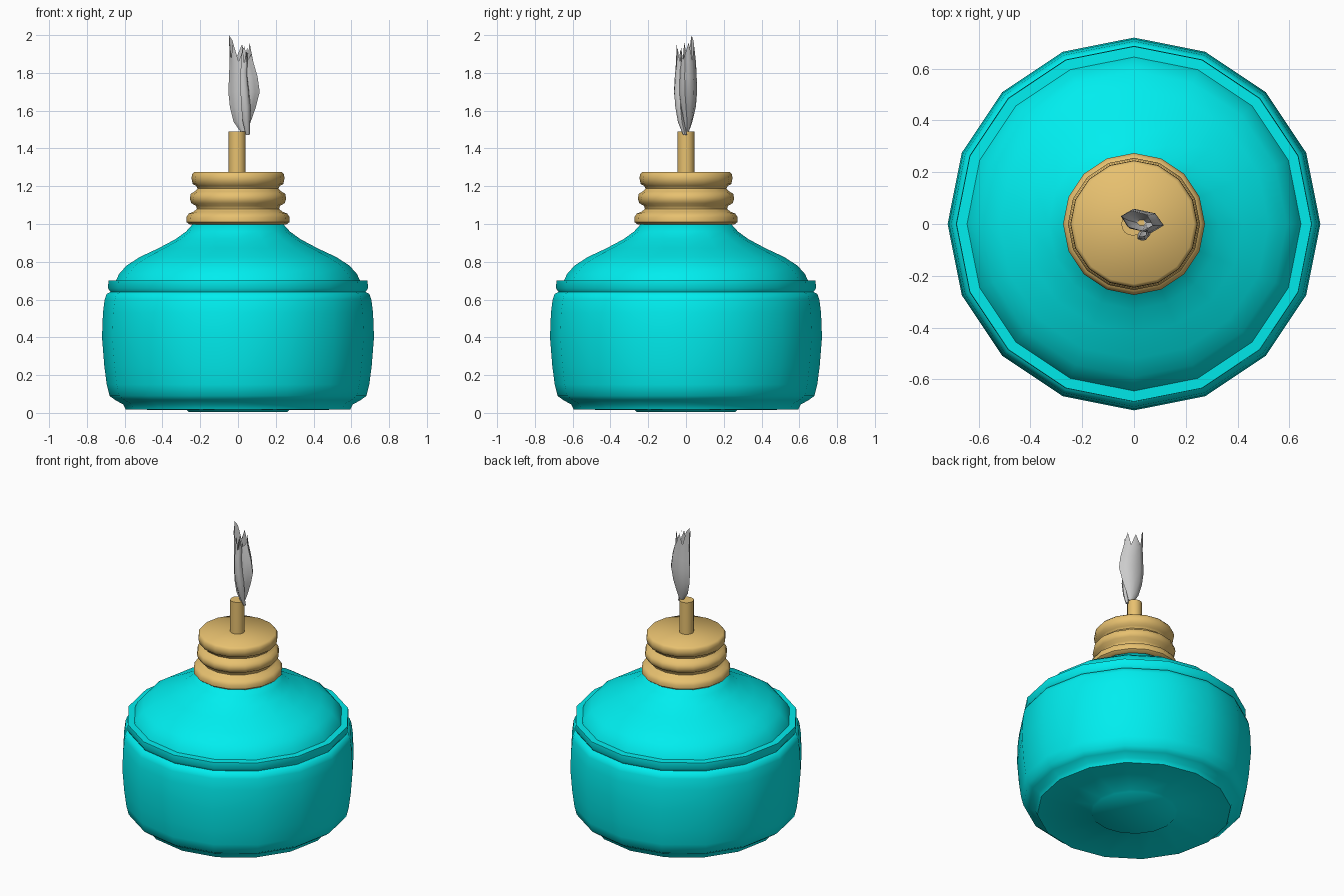
import bpy, bmesh
from math import sin, cos, pi, radians


def make_object(name, bm, color=None, angle=50):
    bmesh.ops.recalc_face_normals(bm, faces=bm.faces)
    me = bpy.data.meshes.new(name)
    bm.to_mesh(me)
    bm.free()
    for p in me.polygons:
        p.use_smooth = True
    me.set_sharp_from_angle(angle=radians(angle))
    ob = bpy.data.objects.new(name, me)
    bpy.context.collection.objects.link(ob)
    if color:
        mat = bpy.data.materials.get(color[0]) or bpy.data.materials.new(color[0])
        mat.diffuse_color = color[1]
        me.materials.append(mat)
    return ob


def loft(bm, rings, cap_start=True, cap_end=True):
    rows = [[bm.verts.new(p) for p in ring] for ring in rings]
    n = len(rows[0])
    for a, b in zip(rows, rows[1:]):
        for i in range(n):
            j = (i + 1) % n
            bm.faces.new((a[i], a[j], b[j], b[i]))
    if cap_start:
        bm.faces.new(rows[0][::-1])
    if cap_end:
        bm.faces.new(rows[-1])


def lathe(name, profile, color, sides=16, cx=0.0):
    bm = bmesh.new()
    loft(bm, [[(cx + r * cos(2 * pi * i / sides), r * sin(2 * pi * i / sides), z)
               for i in range(sides)] for r, z in profile])
    return make_object(name, bm, color)


teal = ("teal_glass", (0.0, 0.85, 0.86, 1))
brass = ("brass", (0.80, 0.53, 0.16, 1))

# Glass reservoir with a shallow foot, a ledge and a sloping shoulder
lathe("reservoir", [
    (0.26, 0.005), (0.27, 0.014), (0.595, 0.018), (0.608, 0.045), (0.65, 0.068),
    (0.68, 0.09), (0.695, 0.15), (0.708, 0.25), (0.72, 0.40), (0.715, 0.53),
    (0.706, 0.60), (0.695, 0.63), (0.675, 0.64), (0.688, 0.66), (0.686, 0.70),
    (0.645, 0.702), (0.63, 0.735), (0.59, 0.78), (0.52, 0.825), (0.42, 0.872),
    (0.33, 0.92), (0.275, 0.96), (0.23, 1.01)], teal)

# Ribbed screw collar
lathe("collar", [
    (0.22, 0.995), (0.255, 0.997), (0.273, 1.01), (0.274, 1.035), (0.26, 1.056),
    (0.235, 1.065), (0.218, 1.08), (0.222, 1.096), (0.247, 1.11), (0.255, 1.135),
    (0.25, 1.16), (0.23, 1.172), (0.214, 1.188), (0.222, 1.202), (0.24, 1.212),
    (0.246, 1.24), (0.244, 1.262), (0.232, 1.276)], brass)

# Wick tube
lathe("wick_tube", [(0.045, 1.26), (0.045, 1.49)], brass, cx=-0.004)


# Ragged flame tongues: elliptical sections ending in jagged tips
def flame(name, sections, tips, sides):
    bm = bmesh.new()
    rings = []
    for k, (z, cx, cy, rx, ry, turn) in enumerate(sections):
        ring = []
        last = k == len(sections) - 1
        for i in range(sides):
            t = 2 * pi * i / sides
            crease = 1 - 0.13 * (i % 2)
            x, y, a = rx * cos(t) * crease, ry * sin(t) * crease, radians(turn)
            ring.append((cx + x * cos(a) - y * sin(a), cy + x * sin(a) + y * cos(a),
                         z + (tips[i % len(tips)] if last else 0)))
        rings.append(ring)
    loft(bm, rings, cap_end=False)
    make_object(name, bm, angle=60)


flame("flame_main", [
    (1.49, 0.03, 0.005, 0.018, 0.012, 0), (1.54, 0.022, 0.01, 0.045, 0.025, -5),
    (1.62, 0.026, 0.012, 0.070, 0.040, -10), (1.70, 0.032, 0.012, 0.085, 0.045, -12),
    (1.78, 0.028, 0.012, 0.078, 0.042, -14), (1.86, 0.018, 0.012, 0.065, 0.038, -16),
    (1.90, 0.012, 0.012, 0.062, 0.036, -16)],
    [0.0, 0.06, -0.03, 0.05, -0.02, 0.07, 0.10, -0.03, 0.06, -0.04, 0.04, -0.03], 12)

flame("flame_wisp", [
    (1.47, 0.052, -0.005, 0.010, 0.010, 0), (1.54, 0.045, -0.025, 0.020, 0.018, 10),
    (1.62, 0.042, -0.038, 0.026, 0.020, 20), (1.70, 0.036, -0.045, 0.026, 0.020, 30),
    (1.80, 0.030, -0.042, 0.022, 0.016, 40), (1.88, 0.038, -0.036, 0.020, 0.010, 40)],
    [0.07, -0.03, 0.05, -0.02], 8)
